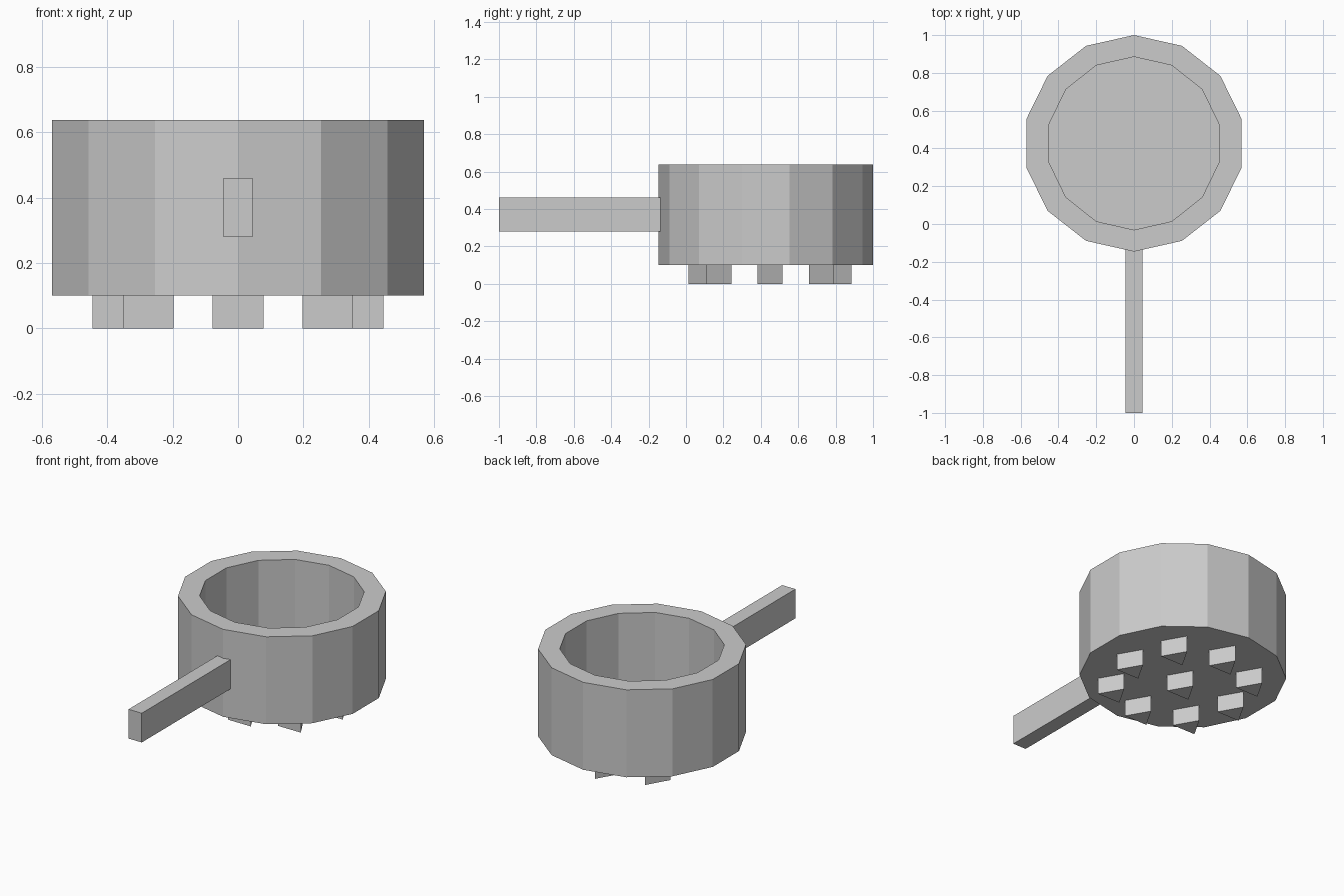
import bpy
import bmesh
from math import cos, pi, sin
from mathutils import Matrix, Vector

cube = bpy.data.objects.get("Cube")
if cube:
    bpy.data.objects.remove(cube, do_unlink=True)

CENTRE_Y = 0.427

grey = bpy.data.materials.new("plain grey")
grey.use_nodes = True
COLOUR = (0.6, 0.6, 0.6, 1)
grey.diffuse_color = COLOUR
grey.node_tree.nodes["Principled BSDF"].inputs["Base Color"].default_value = COLOUR


def add_object(name, bm):
    bmesh.ops.recalc_face_normals(bm, faces=bm.faces)
    mesh = bpy.data.meshes.new(name)
    bm.to_mesh(mesh)
    bm.free()
    mesh.materials.append(grey)
    obj = bpy.data.objects.new(name, mesh)
    bpy.context.collection.objects.link(obj)
    return obj


def ring(bm, sides, rx, ry, z):
    """Polygon of vertices with its first corner pointing to the back."""
    return [bm.verts.new((rx * sin(2 * pi * i / sides), ry * cos(2 * pi * i / sides), z))
            for i in range(sides)]


def lofted(name, sides, levels, location):
    """Closed solid through a series of (rx, ry, z) polygon rings."""
    bm = bmesh.new()
    rings = [ring(bm, sides, *level) for level in levels]
    for a, b in zip(rings, rings[1:]):
        for i in range(sides):
            j = (i + 1) % sides
            bm.faces.new((a[i], a[j], b[j], b[i]))
    bm.faces.new(rings[0])
    bm.faces.new(rings[-1])
    obj = add_object(name, bm)
    obj.location = location
    return obj


# Hollow pot: outer wall, flat rim, inner wall, floor
OUTER, INNER = (0.585, 0.573), (0.461, 0.458)
lofted("pot", 14, [(*OUTER, 0.1), (*OUTER, 0.638), (*INNER, 0.638), (*INNER, 0.18)],
       (0, CENTRE_Y, 0))

# Straight bar handle, set slightly into the wall
bm = bmesh.new()
size = Vector((0.09, 0.9, 0.18))
bmesh.ops.create_cube(bm, size=1, matrix=Matrix.Translation((0, -0.55, 0.37)) @ Matrix.Diagonal((*size, 1)))
add_object("handle", bm)

# Three-sided feet: one in the middle, eight around it
FAR, NEAR = 0.368, 0.275
spots = [(0, 0)]
spots += [(x, y) for x in (-NEAR, NEAR) for y in (-NEAR, NEAR)]
spots += [(-FAR, 0), (FAR, 0), (0, -FAR), (0, FAR)]
for n, (x, y) in enumerate(spots):
    lofted(f"foot_{n}", 3, [(0.09, 0.09, 0), (0.09, 0.09, 0.1)], (x, CENTRE_Y + y, 0))
